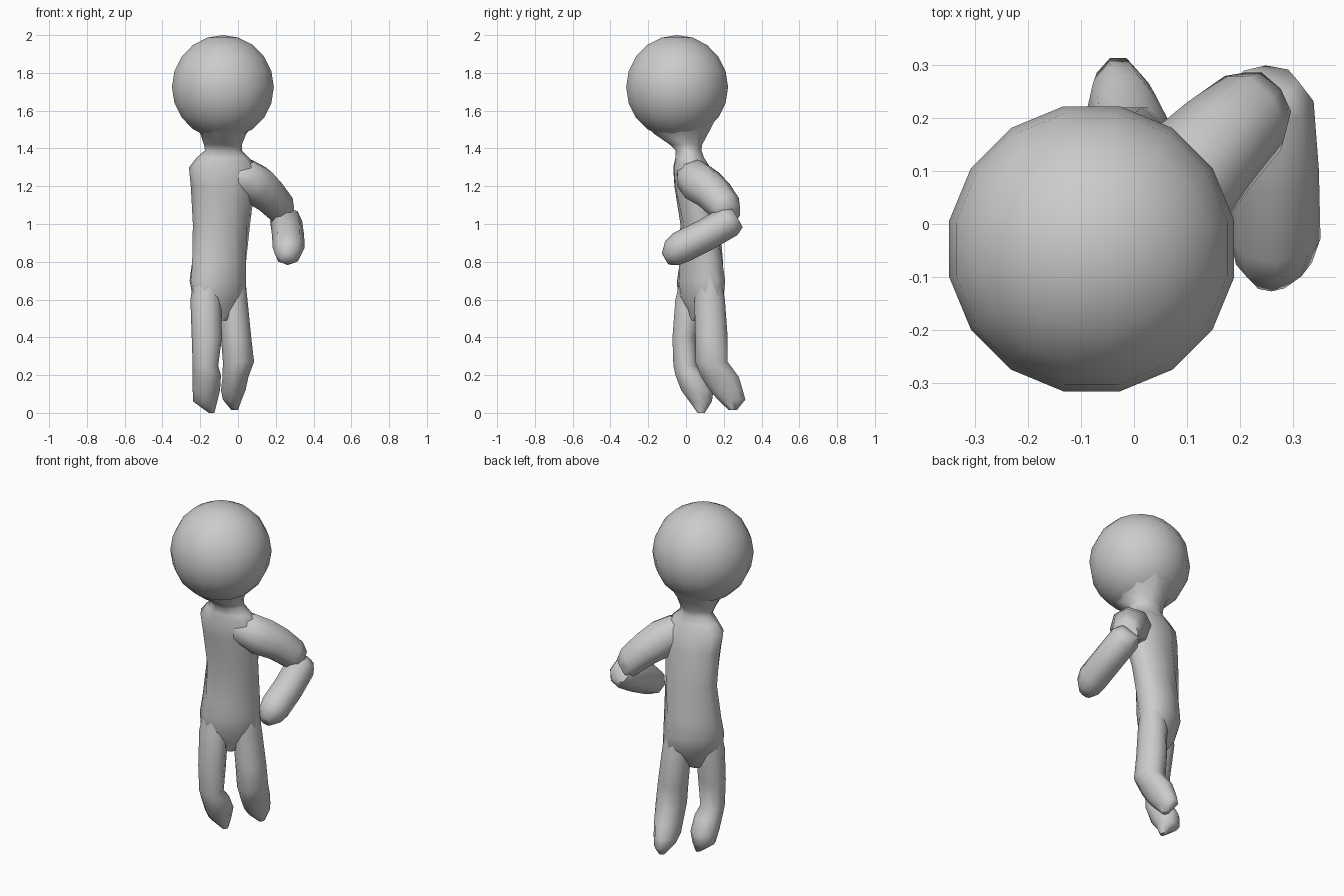
import bpy, bmesh
from math import sin, cos, pi, radians, sqrt
from mathutils import Matrix, Vector

if "Cube" in bpy.data.objects:
    bpy.data.objects.remove(bpy.data.objects["Cube"], do_unlink=True)

GREY = (0.6, 0.6, 0.6, 1)
grey = bpy.data.materials.new("plain grey")
grey.use_nodes = True
grey.diffuse_color = GREY
grey.node_tree.nodes["Principled BSDF"].inputs["Base Color"].default_value = GREY


def finish(bm, name):
    bmesh.ops.recalc_face_normals(bm, faces=bm.faces)
    mesh = bpy.data.meshes.new(name)
    bm.to_mesh(mesh)
    bm.free()
    mesh.materials.append(grey)
    obj = bpy.data.objects.new(name, mesh)
    bpy.context.collection.objects.link(obj)
    bpy.ops.object.select_all(action='DESELECT')
    obj.select_set(True)
    bpy.context.view_layer.objects.active = obj
    bpy.ops.object.shade_smooth_by_angle(angle=radians(65))


def loft(name, rings, sides):
    """Skin oval rings given as (centre, half axis, half axis)."""
    bm = bmesh.new()
    loops = []
    for c, u, v in rings:
        turns = [2 * pi * i / sides for i in range(sides)]
        loops.append([bm.verts.new(c + u * cos(t) + v * sin(t)) for t in turns])
    for a, b in zip(loops, loops[1:]):
        for i in range(sides):
            j = (i + 1) % sides
            bm.faces.new((a[i], a[j], b[j], b[i]))
    bm.faces.new(loops[0])
    bm.faces.new(loops[-1])
    finish(bm, name)


def slices(name, rows, sides=10):
    """Level slices: height, x range, y range, optional twist in degrees."""
    rings = []
    for z, x0, x1, y0, y1, *twist in rows:
        rx, ry, t = (x1 - x0) / 2, (y1 - y0) / 2, radians(sum(twist))
        # shrink the turned oval's axes so that it keeps its x and y ranges
        c2, s2 = cos(t) ** 2, sin(t) ** 2
        a = sqrt((rx * rx * c2 - ry * ry * s2) / (c2 - s2))
        b = sqrt((ry * ry * c2 - rx * rx * s2) / (c2 - s2))
        rings.append((Vector(((x0 + x1) / 2, (y0 + y1) / 2, z)),
                      Vector((cos(t), sin(t), 0)) * a,
                      Vector((-sin(t), cos(t), 0)) * b))
    loft(name, rings, sides)


def tube(name, path, sides=8):
    """Round limb along points given as (x, y, z, radius)."""
    pts = [Vector(p[:3]) for p in path]
    axis = (pts[-1] - pts[0]).normalized()
    u = axis.cross(Vector((0, 0, 1))).normalized()
    v = axis.cross(u)
    loft(name, [(c, u * p[3], v * p[3]) for c, p in zip(pts, path)], sides)


# Head
bm = bmesh.new()
bmesh.ops.create_uvsphere(bm, u_segments=16, v_segments=10, radius=0.275)
bmesh.ops.rotate(bm, verts=bm.verts, matrix=Matrix.Rotation(pi / 16, 3, 'Z'))
bmesh.ops.translate(bm, verts=bm.verts, vec=(-0.08, -0.047, 1.725))
finish(bm, "head")

# Torso with neck
slices("torso", [
    (1.56, -0.27, 0.11, -0.26, 0.17),
    (1.48, -0.2, 0.045, -0.18, 0.125),
    (1.42, -0.18, 0.02, -0.09, 0.09),
    (1.39, -0.175, 0.02, -0.06, 0.085),
    (1.35, -0.22, 0.06, -0.06, 0.10),
    (1.30, -0.26, 0.10, -0.07, 0.13, 3),
    (1.20, -0.25, 0.09, -0.065, 0.155, 2),
    (1.00, -0.24, 0.065, -0.03, 0.18, 10),
    (0.80, -0.25, 0.05, -0.04, 0.20, 25),
    (0.70, -0.26, 0.045, -0.05, 0.21, 32),
    (0.62, -0.245, 0.045, -0.045, 0.20, 35),
    (0.54, -0.20, 0.0, -0.01, 0.15, 35),
    (0.49, -0.14, -0.06, 0.03, 0.09),
])

# Legs, each with its foot
slices("left_leg", [
    (0.80, -0.08, 0.03, 0.07, 0.17),
    (0.60, -0.105, 0.05, 0.04, 0.21),
    (0.40, -0.09, 0.07, 0.045, 0.225),
    (0.27, -0.08, 0.085, 0.045, 0.225),
    (0.19, -0.082, 0.055, 0.075, 0.285),
    (0.12, -0.09, 0.04, 0.12, 0.305),
    (0.07, -0.08, 0.02, 0.165, 0.318),
    (0.015, -0.035, 0.0, 0.225, 0.27),
])
slices("right_leg", [
    (0.80, -0.22, -0.12, -0.01, 0.07),
    (0.60, -0.252, -0.09, -0.06, 0.09),
    (0.40, -0.245, -0.085, -0.075, 0.055),
    (0.25, -0.24, -0.105, -0.07, 0.06),
    (0.20, -0.24, -0.09, -0.06, 0.10),
    (0.12, -0.24, -0.095, -0.03, 0.15),
    (0.06, -0.237, -0.11, 0.015, 0.14),
    (0.0, -0.155, -0.125, 0.06, 0.10),
])

# Bent left arm
tube("left_upper_arm", [
    (-0.06, 0.0, 1.29, 0.06),
    (0.03, 0.035, 1.255, 0.10),
    (0.10, 0.085, 1.205, 0.112),
    (0.16, 0.15, 1.155, 0.10),
    (0.225, 0.21, 1.085, 0.088),
    (0.25, 0.235, 1.045, 0.065),
])
tube("left_forearm", [
    (0.25, 0.27, 1.035, 0.06),
    (0.255, 0.23, 1.015, 0.085),
    (0.265, 0.10, 0.94, 0.085),
    (0.268, -0.03, 0.875, 0.085),
    (0.265, -0.075, 0.845, 0.072),
    (0.26, -0.11, 0.815, 0.035),
])
